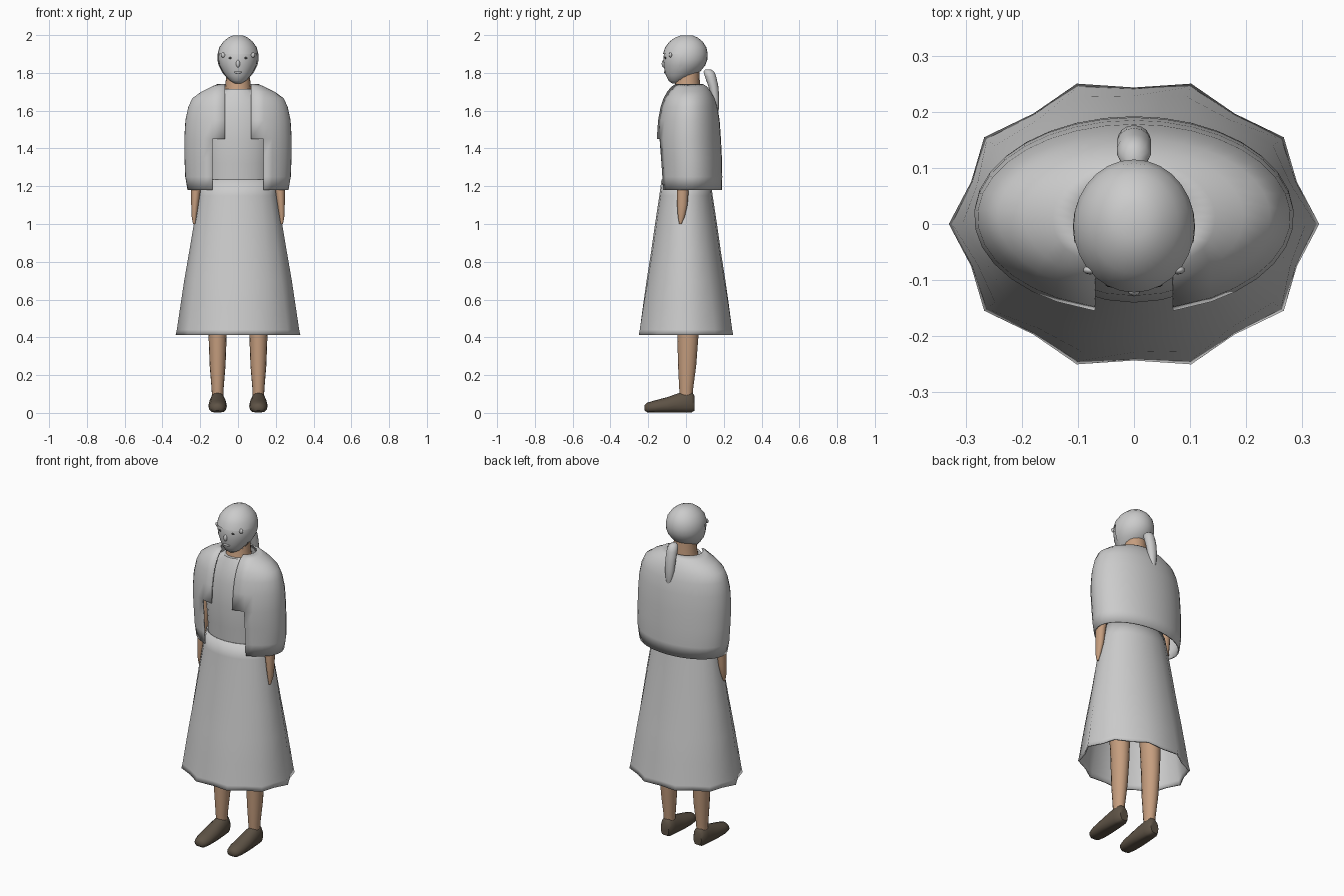
import bpy, bmesh, math
from mathutils import Vector

if "Cube" in bpy.data.objects:
    bpy.data.objects.remove(bpy.data.objects["Cube"])


def material(name, rgb):
    m = bpy.data.materials.new(name)
    m.diffuse_color = (*rgb, 1)
    m.use_nodes = True
    m.node_tree.nodes["Principled BSDF"].inputs["Base Color"].default_value = m.diffuse_color
    return m


GREY = material("cloth grey", (0.6, 0.6, 0.6))
SKIN = material("skin tan", (0.56, 0.34, 0.21))
BROWN = material("shoe brown", (0.11, 0.085, 0.06))
DARK = material("eye dark", (0.05, 0.05, 0.05))


def finish(name, bm, mat, angle=50, thickness=0):
    bmesh.ops.recalc_face_normals(bm, faces=bm.faces)
    mesh = bpy.data.meshes.new(name)
    bm.to_mesh(mesh)
    bm.free()
    mesh.materials.append(mat)
    ob = bpy.data.objects.new(name, mesh)
    bpy.context.collection.objects.link(ob)
    bpy.ops.object.select_all(action='DESELECT')
    ob.select_set(True)
    bpy.context.view_layer.objects.active = ob
    bpy.ops.object.shade_smooth_by_angle(angle=math.radians(angle))
    if thickness:
        mod = ob.modifiers.new("thickness", 'SOLIDIFY')
        mod.thickness = thickness
        mod.offset = -1
    return ob


def skin_rows(rows, closed=True, caps=True, keep=None):
    """Join rows of points into a surface; keep() filters faces."""
    bm = bmesh.new()
    rows = [[bm.verts.new(p) for p in row] for row in rows]
    n = len(rows[0])
    for r, (lo, hi) in enumerate(zip(rows, rows[1:])):
        for i in range(n if closed else n - 1):
            j = (i + 1) % n
            quad = [lo[i], lo[j], hi[j], hi[i]]
            mid = sum((v.co for v in quad), Vector()) / 4
            if keep is None or keep(r, i, mid):
                bm.faces.new(quad)
    if caps:
        bm.faces.new(rows[0])
        bm.faces.new(rows[-1])
    loose = [v for v in bm.verts if not v.link_faces]
    bmesh.ops.delete(bm, geom=loose, context='VERTS')
    return bm


def ring(z, rx, front, back, n=24, cx=0):
    """Horizontal ellipse between two y limits, starting at the front."""
    cy, ry = (front + back) / 2, (back - front) / 2
    return [(cx + rx * math.sin(math.tau * i / n),
             cy - ry * math.cos(math.tau * i / n), z) for i in range(n)]


def loft(name, sections, mat, n=24, cx=0):
    return finish(name, skin_rows([ring(*s, n, cx) for s in sections]), mat)


# Skirt: ten-pointed hem that fades into a smooth waist
rows = []
for z, rx, ry, wave in [(0.413, 0.33, 0.263, 0.075), (0.44, 0.324, 0.257, 0.065),
                        (0.56, 0.306, 0.238, 0.04), (0.7, 0.285, 0.213, 0.02),
                        (0.85, 0.259, 0.187, 0.01), (1.0, 0.234, 0.164, 0),
                        (1.15, 0.208, 0.141, 0), (1.235, 0.19, 0.13, 0)]:
    rows.append([(x * (1 - wave * (i % 2 == 0)), y * (1 - wave * (i % 2 == 0)), z)
                 for i, (x, y, _) in enumerate(ring(z, rx, -ry, ry, 20))])
finish("skirt", skin_rows(rows, caps=False), GREY, 60, 0.008)

# Bodice under the cape
loft("bodice", [(1.2, 0.175, -0.122, 0.12), (1.32, 0.18, -0.13, 0.125),
                (1.45, 0.19, -0.14, 0.13), (1.58, 0.19, -0.128, 0.13),
                (1.66, 0.15, -0.108, 0.11), (1.715, 0.08, -0.08, 0.075)], GREY)

# Cape: open at the front, with a wider opening below the chest
cape = [(1.18, 0.268, -0.145, 0.19), (1.25, 0.28, -0.147, 0.192),
        (1.35, 0.284, -0.153, 0.19), (1.45, 0.285, -0.16, 0.185),
        (1.55, 0.279, -0.153, 0.178), (1.62, 0.264, -0.14, 0.166),
        (1.665, 0.243, -0.125, 0.152), (1.7, 0.195, -0.108, 0.133),
        (1.725, 0.145, -0.092, 0.113), (1.742, 0.105, -0.075, 0.09)]
rows = []
for z, rx, front, back in cape:
    a0 = math.asin(0.07 / rx)
    a1 = max(math.asin(min(0.137 / rx, 0.85)), a0 + 0.1)
    half = [a0, a1] + [a1 + (math.pi - a1) * k / 14 for k in range(1, 15)]
    angles = half + [math.tau - a for a in reversed(half[:-1])]
    cy, ry = (front + back) / 2, (back - front) / 2
    rows.append([(rx * math.sin(a), cy - ry * math.cos(a), z) for a in angles])
last = len(rows[0]) - 2
finish("cape", skin_rows(rows, False, False,
                         lambda r, i, c: r >= 3 or 0 < i < last), GREY, 60, 0.007)

# Neck
loft("neck", [(1.68, 0.078, -0.075, 0.08), (1.725, 0.068, -0.06, 0.075),
              (1.81, 0.06, -0.05, 0.07)], SKIN, 16)

# Head and the hair cap around it
head = [(1.745, 0.018, -0.075, -0.035), (1.758, 0.042, -0.092, -0.005),
        (1.785, 0.066, -0.106, 0.04), (1.81, 0.083, -0.113, 0.073),
        (1.84, 0.098, -0.118, 0.097), (1.87, 0.104, -0.12, 0.108),
        (1.9, 0.103, -0.117, 0.11), (1.93, 0.094, -0.106, 0.103),
        (1.96, 0.073, -0.083, 0.084), (1.982, 0.047, -0.053, 0.057),
        (1.994, 0.02, -0.02, 0.028)]
loft("head", head, GREY, 28)
hair = [ring(z + 0.005 * (z > 1.9), rx + 0.005, f - 0.005, b + 0.005, 28)
        for z, rx, f, b in head]
bm = skin_rows(hair, caps=False,
               keep=lambda r, i, c: c.z > 1.9 or (c.y > -0.03 and c.z > 1.77))
bm.verts.ensure_lookup_table()
bm.faces.new([v for v in bm.verts if v.co.z > 1.9985])
finish("hair_cap", bm, GREY)


def ellipsoid(name, loc, size, mat):
    bm = bmesh.new()
    bmesh.ops.create_uvsphere(bm, u_segments=10, v_segments=6, radius=1)
    for v in bm.verts:
        v.co = Vector(a * b for a, b in zip(v.co, size)) + Vector(loc)
    finish(name, bm, mat)


# Face details
ellipsoid("nose", (0, -0.119, 1.848), (0.011, 0.01, 0.02), GREY)
ellipsoid("mouth", (0, -0.111, 1.803), (0.024, 0.005, 0.006), GREY)

# Ponytail
loft("ponytail", [(1.585, 0.008, 0.15, 0.168), (1.61, 0.02, 0.14, 0.174),
                  (1.67, 0.028, 0.132, 0.176), (1.73, 0.031, 0.118, 0.171),
                  (1.78, 0.031, 0.1, 0.16), (1.805, 0.026, 0.093, 0.15),
                  (1.817, 0.012, 0.1, 0.135)], GREY, 14)

for side, s in (("left", 1), ("right", -1)):
    # Eyes and side locks of hair
    ellipsoid(side + "_eye", (s * 0.04, -0.108, 1.878), (0.011, 0.005, 0.006), DARK)
    ellipsoid(side + "_hair_lock", (s * 0.078, -0.082, 1.895),
              (0.013, 0.008, 0.014), GREY)

    # Arm and hand
    arm = [(1.0, 0.232, 0.006, -0.036, -0.024), (1.04, 0.232, 0.014, -0.043, -0.006),
           (1.1, 0.228, 0.02, -0.047, 0.008), (1.18, 0.223, 0.026, -0.048, 0.014),
           (1.3, 0.218, 0.033, -0.04, 0.03), (1.45, 0.21, 0.038, -0.035, 0.045),
           (1.6, 0.19, 0.04, -0.03, 0.05)]
    finish(side + "_arm", skin_rows([ring(z, rx, f, b, 14, s * cx)
                                     for z, cx, rx, f, b in arm]), SKIN)

    # Leg
    loft(side + "_leg", [(0.09, 0.03, -0.033, 0.035), (0.13, 0.032, -0.036, 0.038),
                         (0.25, 0.042, -0.042, 0.054), (0.41, 0.048, -0.046, 0.066),
                         (0.65, 0.058, -0.055, 0.07), (0.9, 0.065, -0.06, 0.075)],
         SKIN, 16, s * 0.108)

    # Shoe: cross-sections from toe to heel, flattened at the sole
    rows = []
    for y, w, top in [(-0.219, 0.018, 0.042), (-0.205, 0.036, 0.054),
                      (-0.165, 0.047, 0.066), (-0.1, 0.049, 0.083),
                      (-0.04, 0.045, 0.104), (0.0, 0.041, 0.115),
                      (0.03, 0.037, 0.113), (0.046, 0.026, 0.09)]:
        base = 0.003 if -0.21 < y < 0.04 else 0.012
        mid = base + (top - base) * 0.42
        row = []
        for i in range(16):
            c, d = math.cos(math.tau * i / 16), math.sin(math.tau * i / 16)
            d = max(d * 1.25, -1) if d < 0 else d
            z = mid + d * (top - mid if d > 0 else mid - base)
            row.append((s * 0.108 + w * c, y, z))
        rows.append(row)
    finish(side + "_shoe", skin_rows(rows), BROWN)
